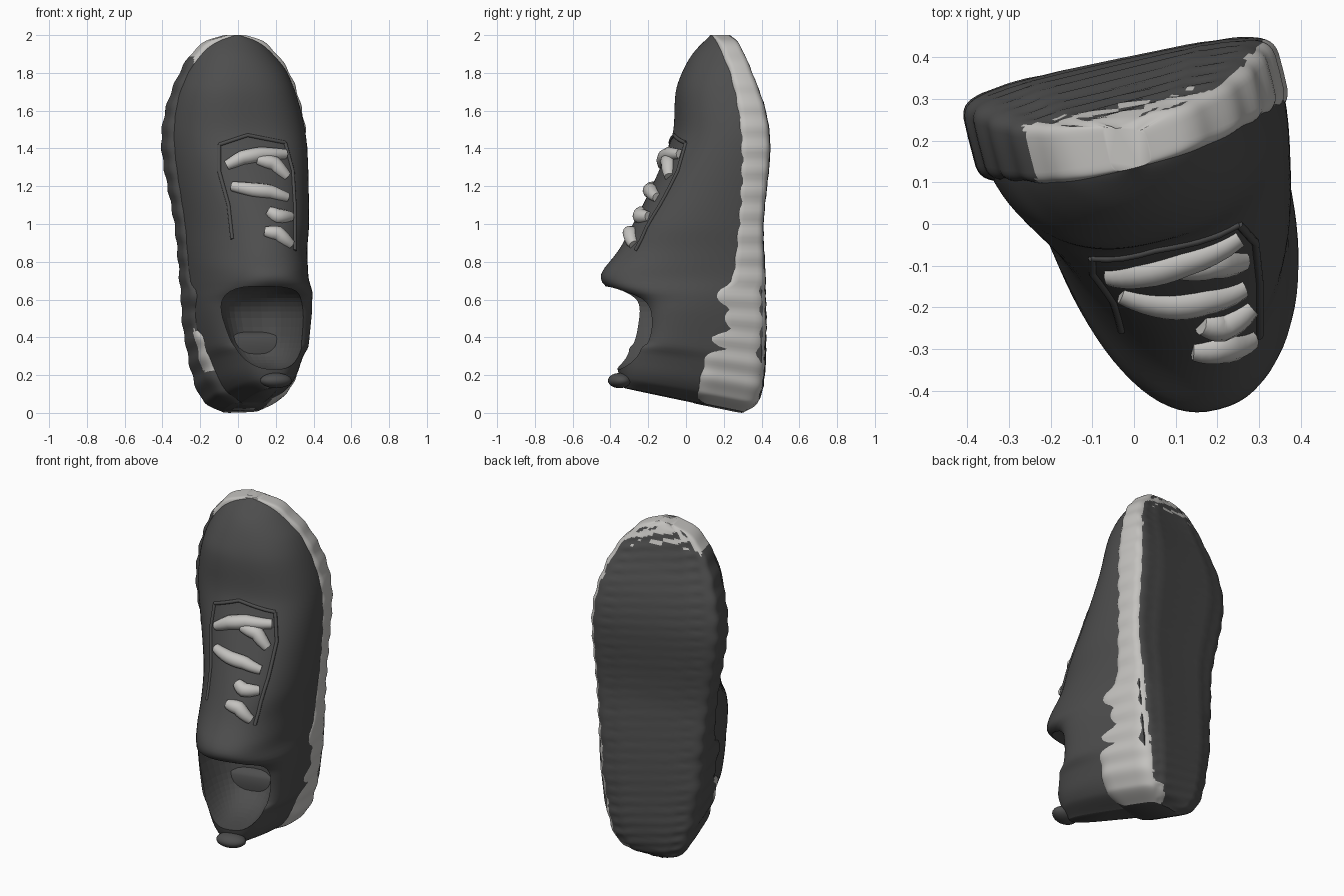
import bpy, math
from mathutils import Vector
from mathutils.bvhtree import BVHTree

cube = bpy.data.objects.get("Cube")
if cube:
    bpy.data.objects.remove(cube)

TILT = math.radians(14)  # the shoe is turned about its long axis


def material(name, rgb):
    m = bpy.data.materials.new(name)
    m.use_nodes = True
    m.diffuse_color = (*rgb, 1)
    m.node_tree.nodes["Principled BSDF"].inputs["Base Color"].default_value = (*rgb, 1)
    return m


dark = material("charcoal", (0.075, 0.075, 0.075))
light = material("pale_grey", (0.55, 0.54, 0.52))


def place(u, v, z):
    """Shoe coordinates (width, depth towards sole, length) to world."""
    c, s = math.cos(TILT), math.sin(TILT)
    z += 0.2 * (0.3 - v) * max(0, 1 - z / 0.8)  # slanted heel
    return Vector((c * u - s * v, s * u + c * v, z))


def sample(keys, z):
    """Smooth interpolation of key rows whose first entry is z."""
    i = max(j for j in range(len(keys) - 1) if keys[j][0] <= z or j == 0)
    a, b = keys[i], keys[i + 1]
    p, q = keys[max(i - 1, 0)], keys[min(i + 2, len(keys) - 1)]
    h = b[0] - a[0]
    t = (z - a[0]) / h
    out = []
    for k in range(1, len(a)):
        ma = (b[k] - p[k]) / (b[0] - p[0]) * h
        mb = (q[k] - a[k]) / (q[0] - a[0]) * h
        out.append((2*t**3 - 3*t*t + 1) * a[k] + (t**3 - 2*t*t + t) * ma
                   + (3*t*t - 2*t**3) * b[k] + (t**3 - t*t) * mb)
    return out


def power(x, n):
    return math.copysign(abs(x) ** (2 / n), x)


def finish(obj, angle=50):
    bpy.ops.object.select_all(action='DESELECT')
    obj.select_set(True)
    bpy.context.view_layer.objects.active = obj
    bpy.ops.object.shade_smooth_by_angle(angle=math.radians(angle))


def loft(name, ring, rows, mats):
    """Skin a stack of equal closed rings and cap both ends."""
    zs = [1 - math.cos(math.pi * i / rows) for i in range(rows + 1)]
    rings = [ring(z) for z in zs]
    n = len(rings[0])
    verts = [place(*p) for r in rings for p in r]
    faces = [(i*n + j, i*n + (j+1) % n, (i+1)*n + (j+1) % n, (i+1)*n + j)
             for i in range(rows) for j in range(n)]
    faces += [tuple(reversed(range(n))), tuple(range(rows*n, rows*n + n))]
    me = bpy.data.meshes.new(name)
    me.from_pydata(verts, [], faces)
    for m in mats:
        me.materials.append(m)
    obj = bpy.data.objects.new(name, me)
    bpy.context.collection.objects.link(obj)
    return obj


# Sole keys: z, centre, half width, bottom
SOLE = [(0, .08, .1, .28), (.06, .085, .2, .34), (.2, .085, .26, .37), (.4, .08, .295, .375),
        (.6, .08, .315, .37), (.75, .078, .32, .36), (1, .073, .342, .345), (1.4, .05, .382, .38),
        (1.6, .045, .36, .36), (1.8, .04, .29, .3), (1.92, .03, .205, .265), (1.97, .03, .14, .245),
        (2, .03, .05, .22)]
# Front edge of the midsole, stepped around the heel
EDGE = [(0, .03), (.06, -.02), (.2, -.03), (.37, -.03), (.43, .05), (.53, .05), (.57, .02),
        (.64, .02), (.69, .11), (1, .15), (1.4, .16), (1.6, .16), (1.8, .145), (1.92, .13), (2, .13)]
# Upper keys: z, front of the instep, roundness, lean of the ridge
UPPER = [(0, -.36, 3, .02), (.1, -.39, 2.8, .02), (.2, -.4, 2.7, .02), (.25, -.38, 3, .02),
         (.3, -.3, 4.4, .02), (.5, -.285, 4.4, .02), (.57, -.33, 3.6, .02), (.63, -.44, 2.7, .02),
         (.69, -.48, 2.3, .01), (.76, -.46, 2.2, .01), (.87, -.38, 2.1, .02), (1, -.31, 2.1, .04),
         (1.2, -.2, 2.2, .04), (1.4, -.1, 2.4, .03), (1.5, -.065, 2.5, .02), (1.7, -.05, 2.4, 0),
         (1.8, -.02, 2.2, 0), (1.9, .035, 2, 0), (2, .13, 2, 0)]


def sole_ring(z):
    c, w, b = sample(SOLE, z)
    f = sample(EDGE, z)[0]
    w += 0.004 * math.sin(z * 55)
    pts = []
    for j in range(64):
        a = 2 * math.pi * j / 64
        u, v = power(math.cos(a), 4.2), power(math.sin(a), 5)
        tread = 0.008 * math.sin(z * 50 + 3 * u) * math.cos(u * 9) if v > .8 else 0
        splay = .015 * (1 - u) if v > 0 else 0
        pts.append((c + w * u, (f + b) / 2 + (b - f) / 2 * v - abs(tread) + splay, z))
    return pts


def upper_ring(z):
    c, w, b = sample(SOLE, z)
    front, n, lean = sample(UPPER, z)
    base = b - 0.05
    w -= .01 + .03 * max(0, 1 - z / .3)
    pts = []
    for j in range(49):
        a = math.pi * j / 48
        h = math.sin(a) ** (2 / n) if 0 < j < 48 else 0
        pts.append((c + lean * h + w * power(math.cos(a), n), base + (front - base) * h, z))
    return pts[::-1]


# Sole: pale sidewall on the outer side and toe, dark tread and inner side
sole = loft("sole", sole_ring, 130, [dark, light])
for p in sole.data.polygons:
    x, y, z = p.center
    c, s = math.cos(TILT), math.sin(TILT)
    u, v = c * x + s * y, c * y - s * x
    under = c * p.normal.y - s * p.normal.x
    mid, w, b = sample(SOLE, min(max(z, 0), 2))
    outer = u > mid + .5 * w or (z > 1.75 and u > -.2)
    patch = .22 < z < .44 and v < .12 and u < mid - .6 * w
    limit = .93 if z > 1.88 else .8
    p.material_index = int((outer or patch) and under < limit)
finish(sole)

# Upper, hollowed by a rounded, tapering block at the foot opening
upper = loft("upper", upper_ring, 120, [dark])
bpy.ops.mesh.primitive_uv_sphere_add(segments=40, ring_count=24, location=place(.06, -.32, .39))
cutter = bpy.context.object
cutter.name = "opening_cutter"
for vert in cutter.data.vertices:
    x, y, z = (power(k, n) for k, n in zip(vert.co, (2.7, 2.3, 2.7)))
    vert.co = ((x + .1 - .15 * z) * (1 + .22 * z), y, z)
cutter.scale = (.21, .33, .225)
cutter.rotation_euler = (0, 0, TILT)
cutter.hide_render = True
cut = upper.modifiers.new("opening", 'BOOLEAN')
cut.operation, cut.object, cut.solver = 'DIFFERENCE', cutter, 'EXACT'
finish(upper)
bpy.ops.object.modifier_apply(modifier="opening")
bpy.data.objects.remove(cutter)
bpy.context.view_layer.update()
surface = BVHTree.FromPolygons([v.co for v in upper.data.vertices],
                               [tuple(p.vertices) for p in upper.data.polygons])


def cord(name, points, radius, mat, flat=1.0):
    """Rounded cord draped on the front of the upper through (x, z) points."""
    cu = bpy.data.curves.new(name, 'CURVE')
    cu.dimensions = '3D'
    cu.bevel_depth, cu.bevel_resolution, cu.use_fill_caps = radius, 3, True
    fine = []
    for a, b in zip(points, points[1:]):
        fine += [Vector(a).lerp(Vector(b), t / 4) for t in range(4)]
    fine.append(Vector(points[-1]))
    path = []
    for x, z in fine:
        hit = surface.ray_cast(Vector((x, -2, z)), Vector((0, 1, 0)))[0]
        if hit:
            path.append(hit)
    sp = cu.splines.new('POLY')
    sp.points.add(len(path) - 1)
    for i, (pt, co) in enumerate(zip(sp.points, path)):
        pt.co = (*co, 1)
        pt.radius = flat + (1 - flat) * math.sin(math.pi * i / (len(path) - 1))
    cu.materials.append(mat)
    obj = bpy.data.objects.new(name, cu)
    bpy.context.collection.objects.link(obj)


# Laces
LACES = [[(-.06, 1.31), (.02, 1.35), (.12, 1.37), (.25, 1.37)], [(.1, 1.34), (.19, 1.32), (.26, 1.25)],
         [(-.03, 1.2), (.08, 1.18), (.17, 1.17), (.26, 1.14)], [(.16, 1.07), (.21, 1.04), (.28, 1.04)],
         [(.14, .96), (.21, .95), (.28, .89)]]
for i, pts in enumerate(LACES):
    cord(f"lace_{i + 1}", pts, 0.041, light, .65)

# Lace stays and the seam across the toe
cord("inner_lace_stay", [(-.03, .92), (-.05, 1.1), (-.1, 1.28), (-.1, 1.42)], .01, dark)
cord("outer_lace_stay", [(.3, .86), (.3, 1.1), (.29, 1.28), (.25, 1.43)], .01, dark)
cord("toe_seam", [(-.1, 1.42), (.05, 1.47), (.25, 1.43)], .01, dark)

# Heel pull tab
bpy.ops.mesh.primitive_uv_sphere_add(segments=24, ring_count=14, location=place(.11, -.39, .04))
tab = bpy.context.object
tab.name, tab.scale = "heel_tab", (.085, .06, .04)
tab.rotation_euler.z = TILT
tab.data.materials.append(dark)
finish(tab)
